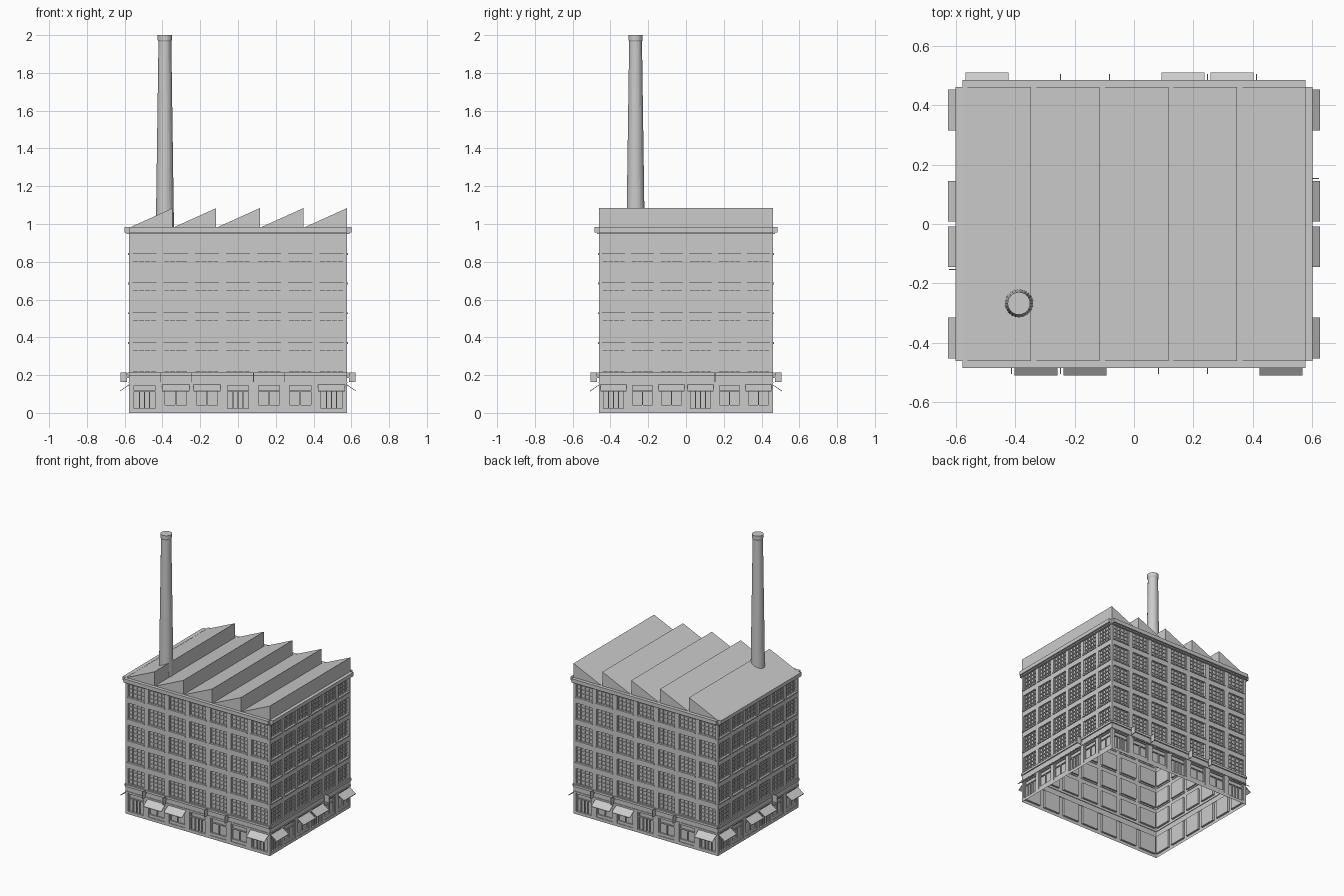
import bpy, bmesh, math
from mathutils import Matrix, Vector

if "Cube" in bpy.data.objects:
    bpy.data.objects.remove(bpy.data.objects["Cube"])

HX, HY, TOP = 0.577, 0.46, 0.98      # half width, half depth, wall height
DEPTH = 0.014                        # window recess
ROWS = [(0.218 + 0.157 * i, 0.331 + 0.157 * i) for i in range(5)]
SHOP = (0.022, 0.152)

grey = bpy.data.materials.new("concrete_grey")
grey.diffuse_color = (0.6, 0.6, 0.6, 1)
grey.use_nodes = True
grey.node_tree.nodes["Principled BSDF"].inputs["Base Color"].default_value = grey.diffuse_color


def finish(name, bm, matrix=Matrix()):
    bmesh.ops.transform(bm, matrix=matrix, verts=bm.verts)
    mesh = bpy.data.meshes.new(name)
    bm.to_mesh(mesh)
    bm.free()
    mesh.materials.append(grey)
    obj = bpy.data.objects.new(name, mesh)
    bpy.context.collection.objects.link(obj)
    return obj


def box(bm, u0, u1, y0, y1, z0, z1):
    m = Matrix.Translation(((u0 + u1) / 2, (y0 + y1) / 2, (z0 + z1) / 2))
    bmesh.ops.create_cube(bm, size=1, matrix=m @ Matrix.Diagonal((u1 - u0, y1 - y0, z1 - z0, 1)))


def prism(bm, profile, axis, a, b):
    """Extrude a closed 2D profile along x or y from a to b."""
    put = (lambda p, t: (t, p[0], p[1])) if axis == "x" else (lambda p, t: (p[0], t, p[1]))
    face = bm.faces.new([bm.verts.new(put(p, a)) for p in profile])
    out = bmesh.ops.extrude_face_region(bm, geom=[face])
    vec = (b - a, 0, 0) if axis == "x" else (0, b - a, 0)
    bmesh.ops.translate(bm, vec=vec, verts=[g for g in out["geom"] if isinstance(g, bmesh.types.BMVert)])
    bmesh.ops.recalc_face_normals(bm, faces=bm.faces)


def facade(side, half, columns, win, awnings, signs, matrix):
    """One wall, built facing -y on the plane y = 0."""
    pitch = 2 * half / columns
    centres = [-half + pitch * (i + 0.5) for i in range(columns)]

    # wall sheet with recessed openings
    us = sorted([-half, half] + [c + s * win / 2 for c in centres for s in (-1, 1)])
    zs = [0, *SHOP] + [z for r in ROWS for z in r] + [TOP]
    bm = bmesh.new()
    grid = [[bm.verts.new((u, 0, z)) for u in us] for z in zs]
    openings = []
    for j in range(len(zs) - 1):
        for i in range(len(us) - 1):
            f = bm.faces.new((grid[j][i], grid[j][i + 1], grid[j + 1][i + 1], grid[j + 1][i]))
            if i % 2 and j % 2:
                openings.append(f)
    for f in bmesh.ops.extrude_discrete_faces(bm, faces=openings)["faces"]:
        bmesh.ops.translate(bm, vec=(0, DEPTH, 0), verts=f.verts)
    bmesh.ops.remove_doubles(bm, verts=bm.verts, dist=1e-5)
    finish(side + "_wall", bm, matrix)

    # window frames with glazing bars
    bm = bmesh.new()
    back, t = DEPTH, 0.0025
    for c in centres:
        a, b = c - win / 2, c + win / 2
        for z0, z1 in ROWS:
            for k in range(5):
                w = t * (1.6 if k in (0, 4) else 1)
                u = a + (b - a) * k / 4
                box(bm, max(a, u - w), min(b, u + w), back - 0.007, back, z0, z1)
            for k in range(5):
                z = z0 + (z1 - z0) * k / 4
                box(bm, a, b, back - 0.006, back, max(z0, z - t), min(z1, z + t))
    finish(side + "_window_bars", bm, matrix)

    # shop fronts: framed glass, with a door in every third bay
    bm = bmesh.new()
    z0, z1 = SHOP
    for i, c in enumerate(centres):
        a, b = c - win / 2, c + win / 2
        for u in (a + 0.004, b - 0.004):
            box(bm, u - 0.004, u + 0.004, 0.006, back, z0, z1)
        box(bm, a, b, 0.006, back, z1 - 0.008, z1)
        box(bm, a, b, 0.006, back, 0.112, 0.118)
        if i % 3 == 0:
            for u in (c - 0.026, c, c + 0.026):
                box(bm, u - 0.003, u + 0.003, 0.005, back, z0, 0.112)
        else:
            box(bm, a, b, 0.004, back, z0, z0 + 0.02)
            box(bm, c - 0.003, c + 0.003, 0.006, back, z0, 0.112)
    finish(side + "_shop_fronts", bm, matrix)

    # sills, shop band and cornice
    bm = bmesh.new()
    for z0, _ in ROWS[1:]:
        for c in centres:
            box(bm, c - win / 2 - 0.005, c + win / 2 + 0.005, -0.006, 0.004, z0 - 0.009, z0)
    finish(side + "_sills", bm, matrix)
    bm = bmesh.new()
    box(bm, -half, half, -0.008, 0.004, 0.198, 0.214)
    box(bm, -half, half, -0.004, 0.004, 0.158, 0.164)
    finish(side + "_shop_band", bm, matrix)
    bm = bmesh.new()
    box(bm, -half, half, -0.024, 0.004, 0.956, 0.983)
    box(bm, -half, half, -0.012, 0.004, 0.948, 0.956)
    finish(side + "_cornice", bm, matrix)

    # sloping awnings
    bm = bmesh.new()
    for i in awnings:
        prism(bm, [(0, 0.150), (-0.049, 0.117), (-0.049, 0.113), (0, 0.146)], "x",
              centres[i] - win / 2 - 0.008, centres[i] + win / 2 + 0.008)
    finish(side + "_awnings", bm, matrix)

    # hanging signs on the piers, each with a bracket
    bm = bmesh.new()
    for i in signs:
        u = -half + pitch * i
        box(bm, u - 0.002, u + 0.002, -0.045, -0.010, 0.163, 0.215)
        box(bm, u - 0.001, u + 0.001, -0.012, 0, 0.186, 0.192)
    finish(side + "_hanging_signs", bm, matrix)


long_args = (HX, 7, 0.128, (1, 2, 6), (1, 2, 4, 5))
short_args = (HY, 6, 0.121, (0, 2, 3, 5), (4,))
for side, turn, dist, args in (("front", 0, HY, long_args), ("right", 90, HX, short_args),
                               ("back", 180, HY, long_args), ("left", 270, HX, short_args)):
    m = Matrix.Rotation(math.radians(turn), 4, "Z") @ Matrix.Translation((0, -dist, 0))
    facade(side, *args, m)

# sawtooth roof
bm = bmesh.new()
tooth = 2 * HX / 5
for i in range(5):
    x = -HX + i * tooth
    prism(bm, [(x, TOP), (x + tooth, TOP), (x + tooth, 1.084)], "y", -HY, HY)
finish("sawtooth_roof", bm)

# tapered chimney with a flared lip
bm = bmesh.new()
SIDES = 24
rings = []
for r, z in ((0.048, TOP), (0.034, 1.965), (0.038, 1.975), (0.038, 2.0)):
    rings.append([bm.verts.new((r * math.cos(2 * math.pi * k / SIDES),
                                r * math.sin(2 * math.pi * k / SIDES), z)) for k in range(SIDES)])
for lo, hi in zip(rings, rings[1:]):
    for k in range(SIDES):
        n = (k + 1) % SIDES
        bm.faces.new((lo[k], lo[n], hi[n], hi[k]))
bm.faces.new(rings[-1])
finish("chimney", bm, Matrix.Translation((-0.387, -0.267, 0)))
